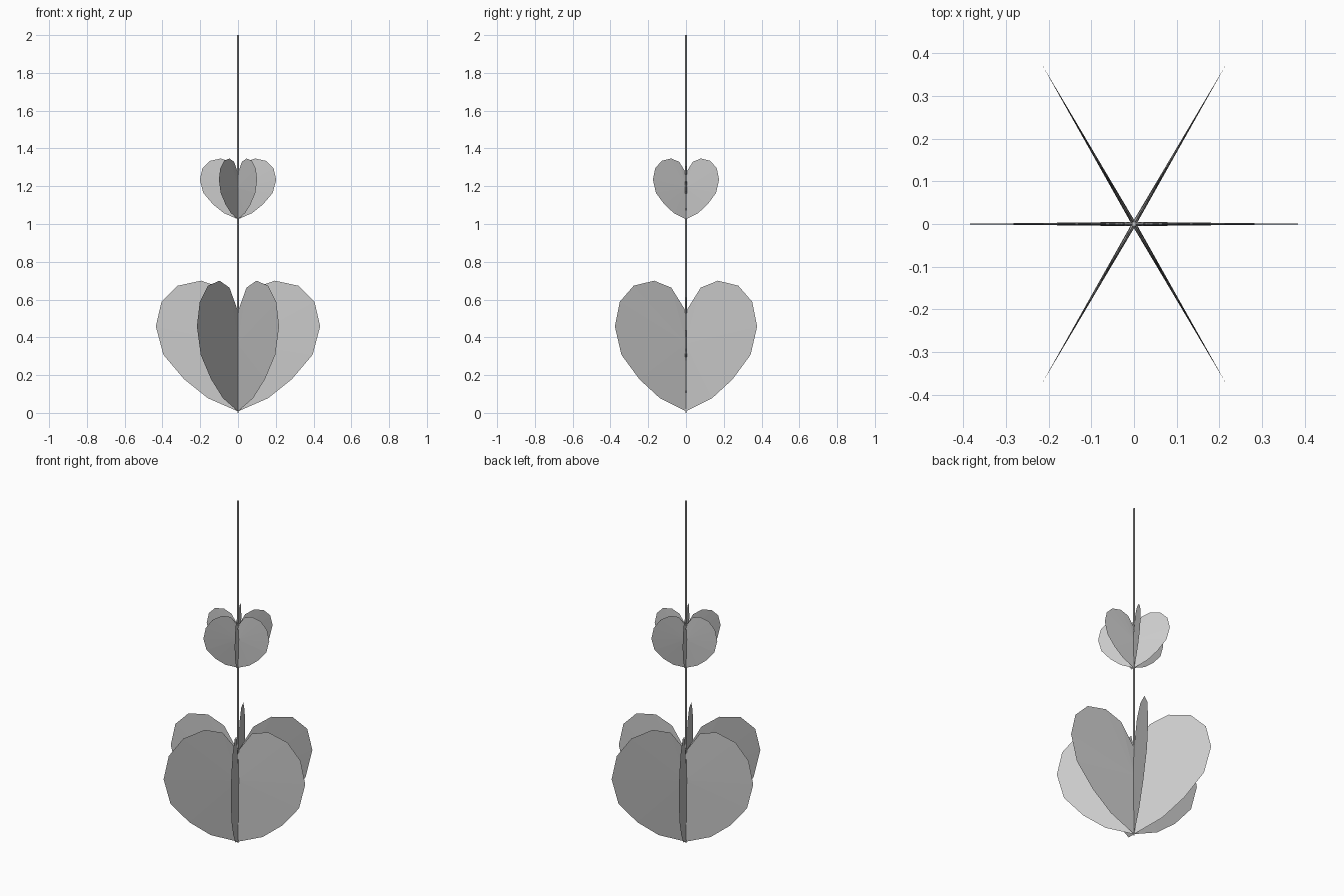
import bpy, bmesh, math

cube = bpy.data.objects.get("Cube")
if cube:
    bpy.data.objects.remove(cube)

# Single paper colour
paper = bpy.data.materials.new("paper_grey")
paper.use_nodes = True
paper.diffuse_color = (0.6, 0.6, 0.6, 1)
paper.node_tree.nodes["Principled BSDF"].inputs["Base Color"].default_value = (0.6, 0.6, 0.6, 1)

# Right half of the heart, from the bottom tip to the notch
HALF = [(0, 0), (0.16, 0.07), (0.285, 0.17), (0.395, 0.30), (0.435, 0.45),
        (0.405, 0.58), (0.32, 0.665), (0.195, 0.692), (0.09, 0.655), (0, 0.53)]


def add_object(name, bm):
    bmesh.ops.recalc_face_normals(bm, faces=bm.faces)
    mesh = bpy.data.meshes.new(name)
    bm.to_mesh(mesh)
    bm.free()
    mesh.materials.append(paper)
    obj = bpy.data.objects.new(name, mesh)
    bpy.context.collection.objects.link(obj)
    return obj


# Thin heart, slightly thicker in the middle and sharp at the rim
def heart(name, base, scale, angle, thick=0.005):
    bm = bmesh.new()
    outline = HALF + [(-x, z) for x, z in HALF[-2:0:-1]]
    rim = [bm.verts.new((x * scale, 0, z * scale)) for x, z in outline]
    for side in (-1, 1):
        centre = bm.verts.new((0, side * thick, 0.36 * scale))
        for a, b in zip(rim, rim[1:] + rim[:1]):
            bm.faces.new((a, b, centre))
    obj = add_object(name, bm)
    obj.location.z = base
    obj.rotation_euler.z = angle


# Straight length of string
def string(name, bottom, top, radius=0.006):
    bm = bmesh.new()
    bmesh.ops.create_cone(bm, cap_ends=True, segments=6, radius1=radius,
                          radius2=radius, depth=top - bottom)
    add_object(name, bm).location.z = (bottom + top) / 2


# Three crossed hearts for each ornament
for label, base, scale in (("large", 0.008, 1), ("small", 1.025, 0.465)):
    for i in range(3):
        heart(f"{label}_heart_{i + 1}", base, scale, i * math.pi / 3)

string("lower_string", 0.53, 1.03)
string("upper_string", 1.26, 2)
# Short knot of string under the large heart
string("bottom_knot", 0, 0.02, 0.003)
